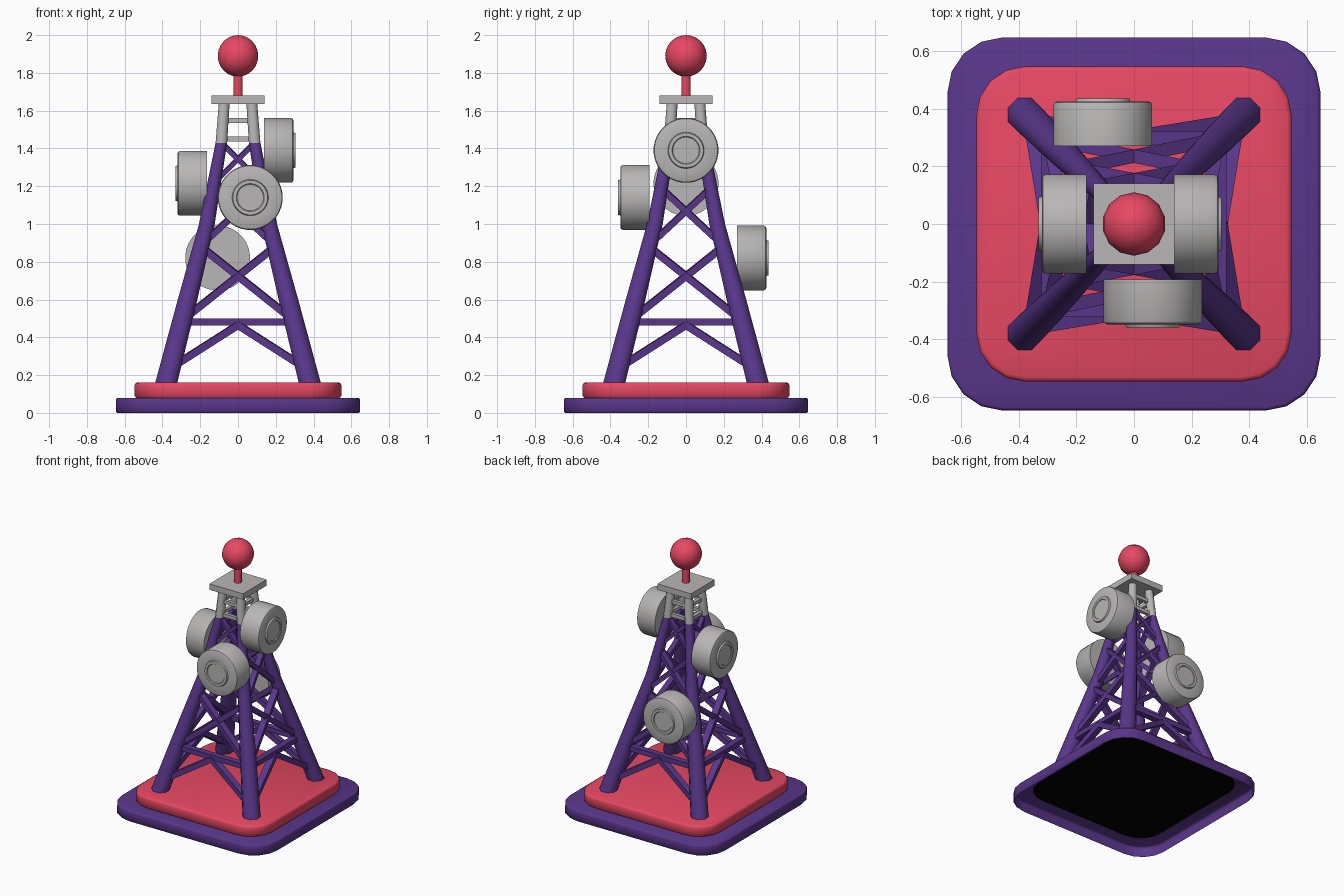
import bpy, bmesh, math
from mathutils import Vector, Matrix

if "Cube" in bpy.data.objects:
    bpy.data.objects.remove(bpy.data.objects["Cube"])


def material(name, col):
    m = bpy.data.materials.new(name)
    m.diffuse_color = (*col, 1)
    m.use_nodes = True
    m.node_tree.nodes["Principled BSDF"].inputs["Base Color"].default_value = m.diffuse_color
    return m


PURPLE = material("purple", (0.1, 0.037, 0.255))
RED = material("coral_red", (0.86, 0.07, 0.135))
GREY = material("light_grey", (0.48, 0.47, 0.465))
BLACK = material("black", (0.0, 0.0, 0.0))


def finish(name, bm, mat, angle=35):
    bmesh.ops.recalc_face_normals(bm, faces=bm.faces)
    me = bpy.data.meshes.new(name)
    bm.to_mesh(me)
    bm.free()
    me.materials.append(mat)
    ob = bpy.data.objects.new(name, me)
    bpy.context.collection.objects.link(ob)
    bpy.ops.object.select_all(action='DESELECT')
    ob.select_set(True)
    bpy.context.view_layer.objects.active = ob
    bpy.ops.object.shade_smooth_by_angle(angle=math.radians(angle))
    return ob


def loft(bm, rings, cap_start=True, cap_end=True):
    vr = [[bm.verts.new(p) for p in r] for r in rings]
    n = len(vr[0])
    for a, b in zip(vr, vr[1:]):
        for i in range(n):
            j = (i + 1) % n
            bm.faces.new((a[i], a[j], b[j], b[i]))
    if cap_start:
        bm.faces.new(vr[0][::-1])
    if cap_end:
        bm.faces.new(vr[-1])


def rounded_square(h, r, z, seg=4):
    pts = []
    for k in range(4):
        base = k * math.pi / 2
        c = Matrix.Rotation(base, 2) @ Vector((h - r, h - r))
        for i in range(seg + 1):
            a = base + i / seg * math.pi / 2
            pts.append((c.x + r * math.cos(a), c.y + r * math.sin(a), z))
    return pts


def ring(x, y, z, r, n=8):
    return [(x + r * math.cos((i + .5) * 2 * math.pi / n),
             y + r * math.sin((i + .5) * 2 * math.pi / n), z) for i in range(n)]


def bar(bm, a, b, r, n=12, depth=1.0):
    a, b = Vector(a), Vector(b)
    q = (b - a).to_track_quat('Z', 'Y')
    loft(bm, [[p + q @ Vector((x * depth, y, z)) for x, y, z in ring(0, 0, 0, r, n)]
              for p in (a, b)])


# base slabs, open underneath
def slab(name, h, r, z0, z1, mat, bev):
    bm = bmesh.new()
    loft(bm, [rounded_square(h - bev * .5, r, z0), rounded_square(h, r, z0 + bev * .6),
              rounded_square(h, r, z1 - bev),
              rounded_square(h - bev * .3, r - bev * .3, z1 - bev * .3),
              rounded_square(h - bev, r - bev, z1)], cap_start=False)
    finish(name, bm, mat, 50)


slab("base_slab", 0.647, 0.19, 0, 0.08, PURPLE, 0.012)
slab("base_plate", 0.547, 0.17, 0.08, 0.162, RED, 0.016)

# black panel on the hollow underside
bm = bmesh.new()
loft(bm, [rounded_square(0.545, 0.17, 0.076), rounded_square(0.545, 0.17, 0.079)])
finish("underside_panel", bm, BLACK)

# leg path: height, distance from axis, radius
PATH = [(0.12, 0.39, 0.064), (0.6, 0.267, 0.056), (1.0, 0.165, 0.045),
        (1.43, 0.088, 0.033), (1.64, 0.073, 0.031)]


def leg(z):
    for (z0, d0, _), (z1, d1, _) in zip(PATH, PATH[1:]):
        if z <= z1:
            return d0 + (d1 - d0) * (z - z0) / (z1 - z0)
    return PATH[-1][1]


lower, upper = bmesh.new(), bmesh.new()
for sx in (-1, 1):
    for sy in (-1, 1):
        for bm, pts in ((lower, PATH[:4]), (upper, PATH[3:])):
            loft(bm, [ring(sx * d, sy * d, z, r) for z, d, r in pts])
finish("tower_legs", lower, PURPLE, 50)
finish("mast_head_legs", upper, GREY, 50)

# flat braces and rungs on all four sides
braces, rungs = bmesh.new(), bmesh.new()
for k in range(4):
    rot = Matrix.Rotation(k * math.pi / 2, 3, 'Z')

    def at(side, z):
        return rot @ Vector((side * leg(z), -leg(z), z))

    bar(braces, at(-1, 0.48), at(1, 0.48), 0.026, 4, 1.25)
    for s in (-1, 1):
        bar(braces, at(s, 0.235), at(0, 0.465), 0.027, 4, 1.25)
        for z0, z1, r in ((0.49, 0.88, 0.026), (0.89, 1.19, 0.023), (1.22, 1.43, 0.018)):
            bar(braces, at(s, z0), at(-s, z1), r, 4, 1.25)
    for z in (1.45, 1.548):
        bar(rungs, at(-1, z), at(1, z), 0.018, 4)
finish("lattice_braces", braces, PURPLE)
finish("mast_head_rungs", rungs, GREY)

# platform, post and beacon
bm = bmesh.new()
bmesh.ops.create_cube(bm, size=1, matrix=Matrix.Translation((0, 0, 1.657))
                      @ Matrix.Diagonal((0.28, 0.28, 0.045, 1)))
finish("top_platform", bm, GREY)
bm = bmesh.new()
bar(bm, (0, 0, 1.67), (0, 0, 1.81), 0.026)
finish("beacon_post", bm, RED)
bm = bmesh.new()
bmesh.ops.create_uvsphere(bm, u_segments=14, v_segments=12, radius=0.11,
                          matrix=Matrix.Translation((0, 0, 1.89)))
finish("beacon_ball", bm, RED, 60)

# drum antennas: lathe profile (radius, depth) pointing outwards
DRUM = [(0.172, 0), (0.172, 0.143), (0.168, 0.151), (0.16, 0.155), (0.096, 0.155),
        (0.092, 0.166), (0.074, 0.166), (0.07, 0.161)]
for name, pos, out in (("right_drum", (0.138, 0, 1.39), (1, 0, 0)),
                       ("left_drum", (-0.165, 0, 1.215), (-1, 0, 0)),
                       ("front_drum", (0.065, -0.193, 1.14), (0, -1, 0)),
                       ("back_drum", (-0.108, 0.27, 0.82), (0, 1, 0))):
    q = Vector(out).to_track_quat('Z', 'Y')
    bm = bmesh.new()
    loft(bm, [[Vector(pos) + q @ Vector(v) for v in ring(0, 0, d, r, 32)] for r, d in DRUM])
    finish(name, bm, GREY)
